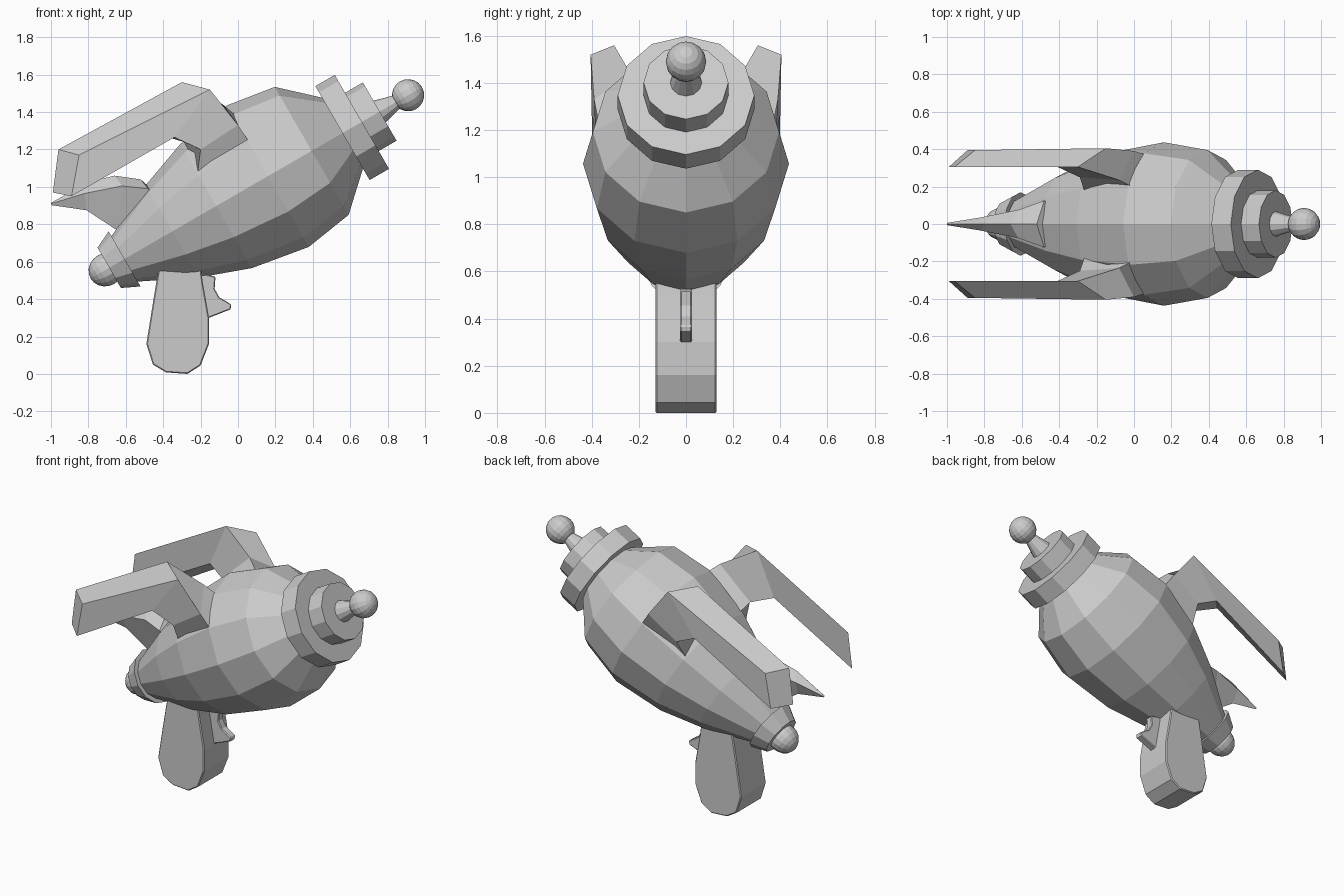
import bpy, bmesh
from math import pi, radians, sin, cos
from mathutils import Matrix, Vector

cube = bpy.data.objects.get("Cube")
if cube:
    bpy.data.objects.remove(cube, do_unlink=True)

grey = bpy.data.materials.new("plain grey")
grey.use_nodes = True
grey.diffuse_color = (0.6, 0.6, 0.6, 1)
grey.node_tree.nodes["Principled BSDF"].inputs["Base Color"].default_value = grey.diffuse_color

# The barrel axis leans up by 30 degrees through this point
AXIS = Matrix.Translation((0, 0, 0.965)) @ Matrix.Rotation(radians(60), 4, 'Y')


def finish(name, bm):
    bmesh.ops.recalc_face_normals(bm, faces=bm.faces)
    mesh = bpy.data.meshes.new(name)
    bm.to_mesh(mesh)
    bm.free()
    mesh.materials.append(grey)
    obj = bpy.data.objects.new(name, mesh)
    bpy.context.collection.objects.link(obj)
    return obj


def loft(name, sections):
    """Skin closed sections of equal point count and cap both ends."""
    bm = bmesh.new()
    rings = [[bm.verts.new(p) for p in s] for s in sections]
    n = len(rings[0])
    for a, b in zip(rings, rings[1:]):
        for i in range(n):
            j = (i + 1) % n
            bm.faces.new((a[i], a[j], b[j], b[i]))
    bm.faces.new(rings[0])
    bm.faces.new(rings[-1])
    return finish(name, bm)


def lathe(name, profile, sides=12):
    """Turn (distance, radius) pairs around the barrel axis."""
    angles = [2 * pi * i / sides for i in range(sides)]
    return loft(name, [[AXIS @ Vector((r * cos(a), r * sin(a), t)) for a in angles]
                       for t, r in profile])


def ball(name, t, radius, stretch=1):
    bm = bmesh.new()
    bmesh.ops.create_uvsphere(bm, u_segments=16, v_segments=10, radius=radius)
    bm.transform(AXIS @ Matrix.Translation((0, 0, t)) @ Matrix.Diagonal((1, 1, stretch, 1)))
    return finish(name, bm)


def plate(name, outline, half, bevel):
    """Extrude an (x, z) outline across y."""
    obj = loft(name, [[(x, y, z) for x, z in outline] for y in (-half, half)])
    mod = obj.modifiers.new("soft edge", 'BEVEL')
    mod.width = bevel
    mod.segments = 1
    mod.limit_method = 'ANGLE'
    mod.angle_limit = radians(60)
    return obj


# Turned parts, tail to muzzle
lathe("body", [(-0.70, 0.14), (-0.405, 0.285), (-0.135, 0.383), (0.185, 0.437),
               (0.455, 0.395), (0.66, 0.205)])
lathe("tail_collar", [(-0.795, 0.125), (-0.70, 0.17)])
ball("tail_cap", -0.815, 0.088, 1.08)
lathe("large_muzzle_ring", [(0.645, 0.29), (0.765, 0.29)])
lathe("small_muzzle_ring", [(0.755, 0.18), (0.875, 0.18)])
lathe("muzzle_cone", [(0.865, 0.07), (1.01, 0.03)])
ball("muzzle_ball", 1.05, 0.086)

# Bent side fins: each section is inner top, outer top, outer bottom, inner bottom
fin = [
    [(-0.96, 0.305, 1.20), (-0.85, 0.395, 1.17), (-0.89, 0.395, 0.95), (-0.99, 0.305, 0.97)],
    [(-0.30, 0.305, 1.56), (-0.15, 0.405, 1.52), (-0.34, 0.40, 1.265), (-0.42, 0.31, 1.28)],
    [(-0.08, 0.235, 1.44), (0.00, 0.39, 1.33), (-0.20, 0.385, 1.20), (-0.29, 0.25, 1.24)],
    [(0.05, 0.17, 1.33), (0.10, 0.36, 1.18), (-0.22, 0.29, 1.04), (-0.25, 0.13, 1.17)],
]
for side, s in (("left", 1), ("right", -1)):
    loft(side + "_fin", [[(x, s * y, z) for x, y, z in sec] for sec in fin])

# Centre tail fin: (top x, top z, edge x, edge y, edge z, keel x, keel z)
spine = [(-1.0, 0.915, -1.0, 0.006, 0.91, -0.995, 0.902),
         (-0.80, 1.025, -0.82, 0.035, 0.965, -0.81, 0.875),
         (-0.66, 1.06, -0.62, 0.075, 1.005, -0.65, 0.77),
         (-0.52, 1.04, -0.48, 0.125, 0.99, -0.55, 0.72),
         (-0.44, 0.97, -0.42, 0.10, 0.95, -0.45, 0.72)]
loft("tail_fin", [[(tx, 0, tz), (ex, ey, ez), (kx, 0, kz), (ex, -ey, ez)]
                  for tx, tz, ex, ey, ez, kx, kz in spine])

# Grip and trigger
plate("grip", [(-0.42, 0.58), (-0.20, 0.58), (-0.19, 0.50), (-0.155, 0.30), (-0.155, 0.16),
               (-0.20, 0.045), (-0.27, 0.0), (-0.385, 0.008), (-0.455, 0.05),
               (-0.49, 0.16), (-0.455, 0.38), (-0.435, 0.50)], 0.13, 0.006)
plate("trigger", [(-0.21, 0.54), (-0.12, 0.52), (-0.125, 0.455), (-0.10, 0.41), (-0.065, 0.39),
                  (-0.035, 0.37), (-0.04, 0.345), (-0.155, 0.30), (-0.20, 0.30)], 0.025, 0.005)
